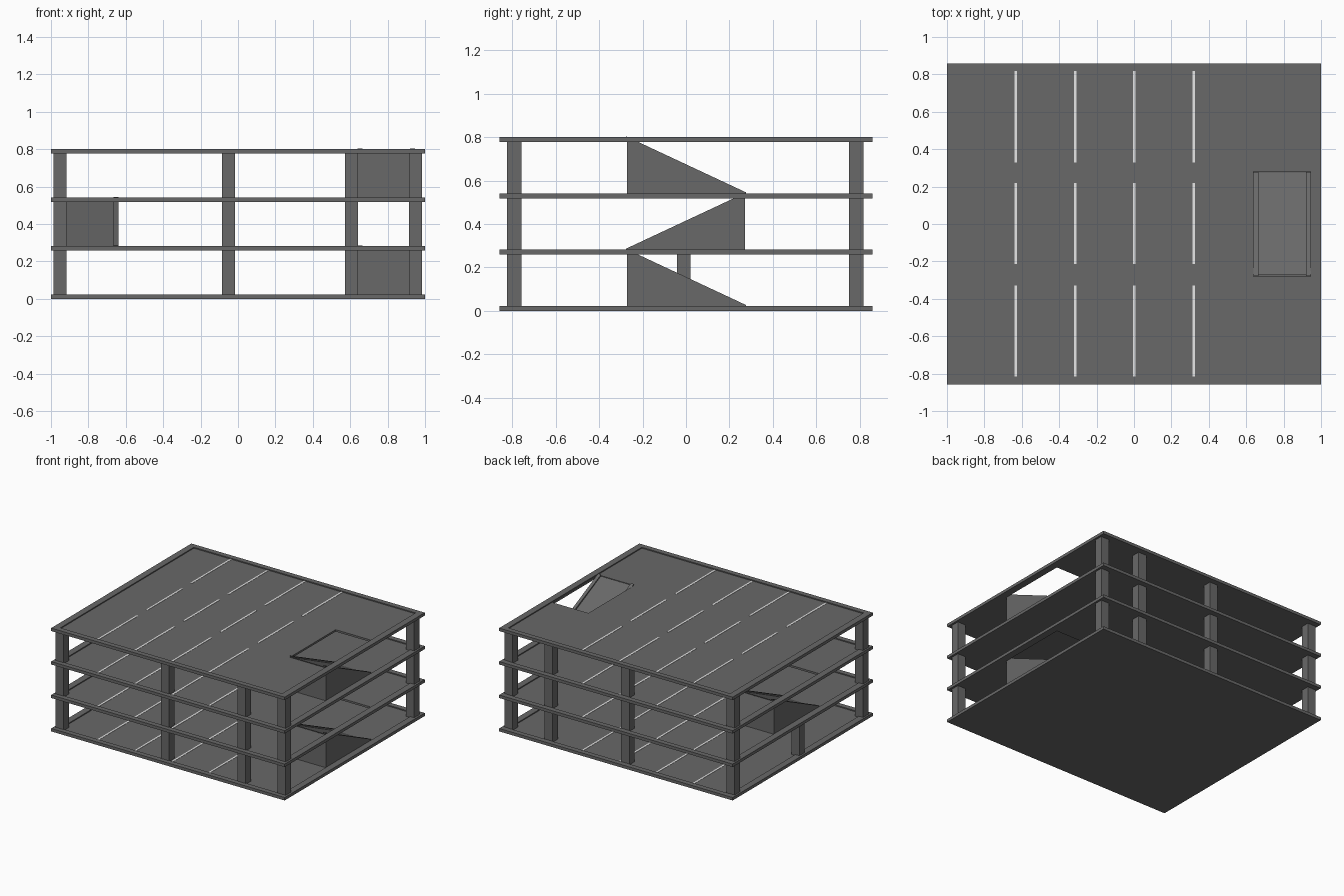
import bpy
import bmesh

cube = bpy.data.objects.get("Cube")
if cube:
    bpy.data.objects.remove(cube, do_unlink=True)


def material(name, value):
    mat = bpy.data.materials.new(name)
    mat.use_nodes = True
    colour = (value, value, value, 1)
    mat.diffuse_color = colour
    mat.node_tree.nodes["Principled BSDF"].inputs["Base Color"].default_value = colour
    return mat


CONCRETE = material("concrete grey", 0.14)
PAINT = material("line white", 0.85)

PITCH = 0.259      # floor to floor
DECK, RIM = 0.015, 0.023
HALF_X, HALF_Y, BORDER = 1.0, 0.857, 0.05
HOLE_IN, HOLE_OUT, HOLE_Y = 0.64, 0.945, 0.28


def finish(bm, name, mat):
    bmesh.ops.recalc_face_normals(bm, faces=bm.faces)
    mesh = bpy.data.meshes.new(name)
    bm.to_mesh(mesh)
    bm.free()
    mesh.materials.append(mat)
    obj = bpy.data.objects.new(name, mesh)
    bpy.context.collection.objects.link(obj)
    return obj


def box(name, x, y, z, mat=CONCRETE):
    bm = bmesh.new()
    bmesh.ops.create_cube(bm, size=1)
    for v in bm.verts:
        for i, (low, high) in enumerate((x, y, z)):
            v.co[i] = high if v.co[i] > 0 else low
    return finish(bm, name, mat)


def plate(name, xs, ys, hole, z0, z1):
    """Flat plate on a grid of cuts, leaving out one cell."""
    bm = bmesh.new()
    grid = [[bm.verts.new((x, y, z0)) for y in ys] for x in xs]
    for i in range(len(xs) - 1):
        for j in range(len(ys) - 1):
            if (i, j) != hole:
                bm.faces.new((grid[i][j], grid[i + 1][j],
                              grid[i + 1][j + 1], grid[i][j + 1]))
    top = bmesh.ops.extrude_face_region(bm, geom=bm.faces[:])["geom"]
    for v in top:
        if isinstance(v, bmesh.types.BMVert):
            v.co.z = z1
    bmesh.ops.dissolve_limit(bm, angle_limit=0.01, verts=bm.verts, edges=bm.edges)
    return finish(bm, name, CONCRETE)


def wedge(name, x0, x1, profile, side):
    """Extrude a y-z profile along x; side -1 turns it half round."""
    bm = bmesh.new()
    face = bm.faces.new([bm.verts.new((x0 * side, y * side, z)) for y, z in profile])
    new = bmesh.ops.extrude_face_region(bm, geom=[face])["geom"]
    for v in new:
        if isinstance(v, bmesh.types.BMVert):
            v.co.x = x1 * side
    return finish(bm, name, CONCRETE)


# Decks with raised rims; the ramp opening swaps sides on each floor
in_x, in_y = HALF_X - BORDER, HALF_Y - 0.04
for floor in range(4):
    z = floor * PITCH
    if floor == 0:
        xs, ys, hole = [-in_x, in_x], [-in_y, in_y], None
    else:
        side = 1 if floor % 2 else -1
        xs = sorted([-in_x, HOLE_IN * side, HOLE_OUT * side, in_x])
        ys = [-in_y, -HOLE_Y, HOLE_Y, in_y]
        hole = (1, 1)
    plate(f"deck_{floor}", xs, ys, hole, z, z + DECK)
    plate(f"rim_{floor}", [-HALF_X, -in_x, in_x, HALF_X],
          [-HALF_Y, -in_y, in_y, HALF_Y], (1, 1), z, z + RIM)

    # Painted bay lines
    for x in (-0.632, -0.314, 0.002, 0.32):
        for y in ((-0.815, -0.33), (-0.213, 0.218), (0.33, 0.82)):
            box(f"bay_line_{floor}", (x - 0.007, x + 0.007), y,
                (z + DECK - 0.002, z + DECK + 0.002), PAINT)

# Columns, ramps and ramp kerbs on each storey
for storey in range(3):
    low = storey * PITCH + DECK
    high = low + PITCH
    ceiling = (storey + 1) * PITCH
    for x in (-0.952, -0.05, 0.606, 0.95):
        for y in (-0.79, 0.782):
            box(f"column_{storey}", (x - 0.035, x + 0.035),
                (y - 0.033, y + 0.033), (low - 0.005, ceiling + 0.005))

    side = -1 if storey == 1 else 1
    y = 0.272
    wedge(f"ramp_{storey}", HOLE_IN, HOLE_OUT,
          [(y, low), (-y, low), (-y, high)], side)
    for x in (HOLE_IN, HOLE_OUT - 0.025):
        wedge(f"ramp_kerb_{storey}", x, x + 0.025,
              [(y, low), (-y, high - 0.005), (-y - 0.005, high + 0.012),
               (y + 0.005, low + 0.012)], side)

# Single mid column under the side ramp
box("side_column", (-0.985, -0.917), (-0.042, 0.02), (DECK - 0.005, PITCH + 0.005))
